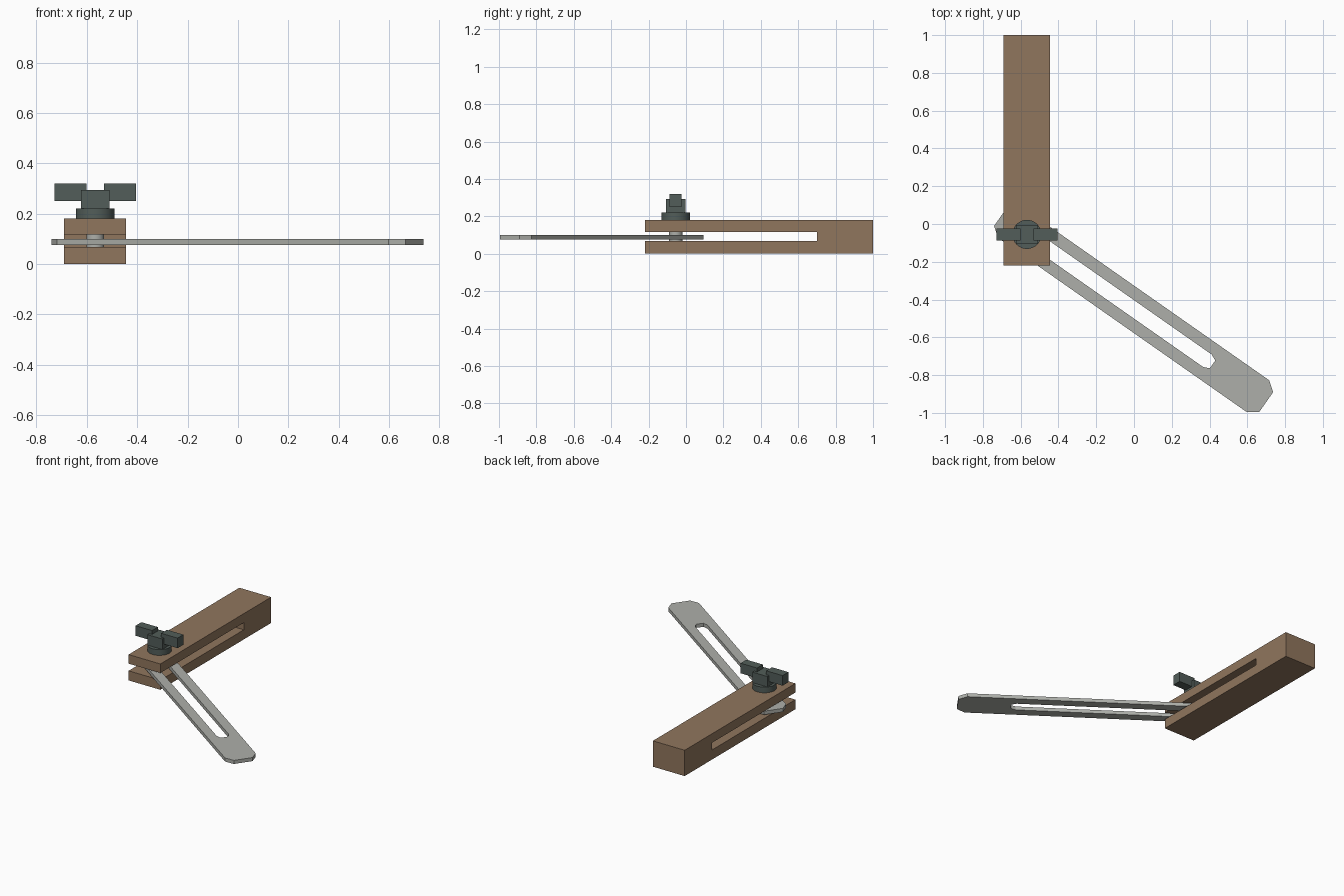
import bpy, bmesh
from math import radians
from mathutils import Matrix

cube = bpy.data.objects.get("Cube")
if cube:
    bpy.data.objects.remove(cube, do_unlink=True)


def material(name, rgb):
    mat = bpy.data.materials.new(name)
    mat.use_nodes = True
    mat.diffuse_color = (*rgb, 1)
    node = next(n for n in mat.node_tree.nodes if n.type == 'BSDF_PRINCIPLED')
    node.inputs["Base Color"].default_value = (*rgb, 1)
    return mat


wood = material("brown wood", (0.28, 0.18, 0.11))
steel = material("light steel", (0.42, 0.43, 0.40))
iron = material("dark iron", (0.085, 0.11, 0.10))

PIVOT_X, PIVOT_Y = -0.567, -0.055


def finish(name, bm, mat):
    bmesh.ops.recalc_face_normals(bm, faces=bm.faces)
    mesh = bpy.data.meshes.new(name)
    bm.to_mesh(mesh)
    bm.free()
    mesh.materials.append(mat)
    obj = bpy.data.objects.new(name, mesh)
    bpy.context.collection.objects.link(obj)
    return obj


def box(name, x, y, z, mat):
    bm = bmesh.new()
    bmesh.ops.create_cube(bm, size=1)
    for v in bm.verts:
        v.co = [lo + (c + 0.5) * (hi - lo) for c, (lo, hi) in zip(v.co, (x, y, z))]
    return finish(name, bm, mat)


def cylinder(name, radius, z0, z1, sides, mat):
    bm = bmesh.new()
    bmesh.ops.create_cone(bm, cap_ends=True, segments=sides, radius1=radius,
                          radius2=radius, depth=z1 - z0,
                          matrix=Matrix.Translation((PIVOT_X, PIVOT_Y, (z0 + z1) / 2)))
    for f in bm.faces:
        f.smooth = len(f.verts) == 4
    for e in bm.edges:
        e.smooth = all(f.smooth for f in e.link_faces)
    return finish(name, bm, mat)


def chamfered(t0, t1, half, cut, tip):
    """Long outline with clipped corners, along the blade's own axis."""
    lower = [(t0, -tip), (t0 + cut, -half), (t1 - cut, -half), (t1, -tip)]
    return lower + [(t, -n) for t, n in reversed(lower)]


# Handle: forked side profile extruded across its width
profile = [(-0.22, 0), (1, 0), (1, 0.18), (-0.22, 0.18),
           (-0.22, 0.117), (0.70, 0.117), (0.70, 0.067), (-0.22, 0.067)]
bm = bmesh.new()
face = bm.faces.new([bm.verts.new((-0.69, y, z)) for y, z in profile])
side = bmesh.ops.extrude_face_region(bm, geom=[face])
bmesh.ops.translate(bm, vec=(0.245, 0, 0),
                    verts=[g for g in side["geom"] if isinstance(g, bmesh.types.BMVert)])
finish("handle", bm, wood)

# Blade: outer outline and slot outline joined into a solid ring
outer = chamfered(-0.168, 1.547, 0.103, 0.054, 0.063)
slot = chamfered(-0.055, 1.2, 0.04, 0.034, 0.025)
bm = bmesh.new()
loops = [[bm.verts.new((t, n, z)) for t, n in outline]
         for outline, z in ((outer, 0.075), (outer, 0.1), (slot, 0.1), (slot, 0.075))]
for a, b in zip(loops, loops[1:] + loops[:1]):
    for i in range(len(a)):
        j = (i + 1) % len(a)
        bm.faces.new((a[i], a[j], b[j], b[i]))
bm.transform(Matrix.Translation((PIVOT_X, PIVOT_Y, 0)) @ Matrix.Rotation(radians(-35), 4, 'Z'))
finish("blade", bm, steel)

# Clamp screw and wing nut
cylinder("clamp_pin", 0.035, 0.06, 0.19, 24, steel)
cylinder("nut_collar", 0.077, 0.18, 0.22, 32, iron)
box("nut_hub", (PIVOT_X - 0.057, PIVOT_X + 0.057), (PIVOT_Y - 0.051, PIVOT_Y + 0.051),
    (0.215, 0.293), iron)
for name, sign in (("left_wing", 1), ("right_wing", -1)):
    ends = sorted((PIVOT_X + sign * 0.035, PIVOT_X + sign * 0.162))
    box(name, ends, (PIVOT_Y - 0.032, PIVOT_Y + 0.032), (0.25, 0.32), iron)
